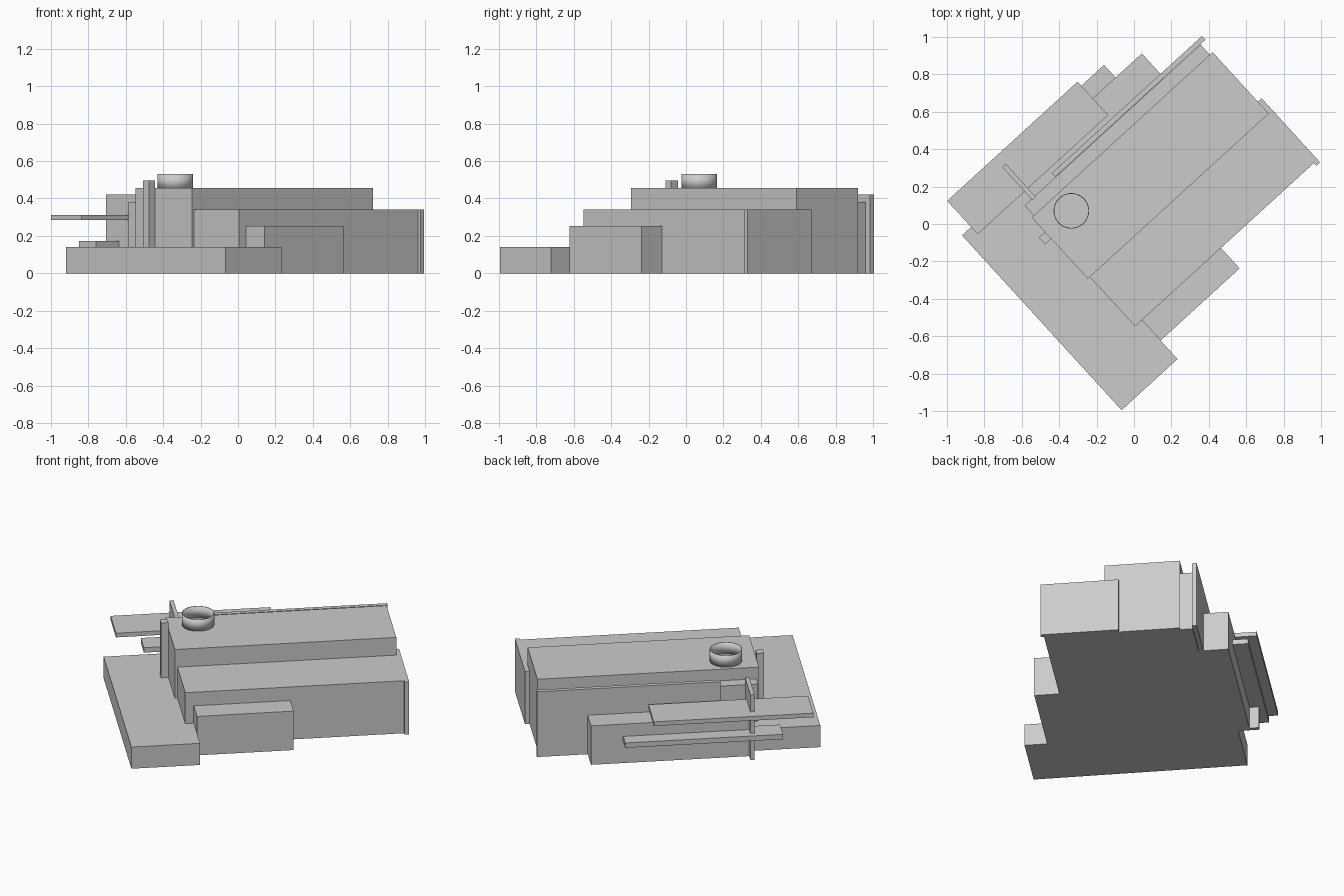
import bpy
import bmesh
from math import radians
from mathutils import Matrix

cube = bpy.data.objects.get("Cube")
if cube:
    bpy.data.objects.remove(cube, do_unlink=True)

# The whole building is turned on its plot
TURN = Matrix.Rotation(radians(42.4), 4, 'Z')

grey = bpy.data.materials.new("plain_grey")
grey.use_nodes = True
grey.diffuse_color = (0.6, 0.6, 0.6, 1)
grey.node_tree.nodes["Principled BSDF"].inputs["Base Color"].default_value = (0.6, 0.6, 0.6, 1)


def add_object(name, bm):
    mesh = bpy.data.meshes.new(name)
    bm.to_mesh(mesh)
    bm.free()
    mesh.materials.append(grey)
    obj = bpy.data.objects.new(name, mesh)
    obj.matrix_world = TURN
    bpy.context.collection.objects.link(obj)
    return obj


def block(name, along, across, height):
    """Box from (min, max) ranges along the house, across it and upwards."""
    bm = bmesh.new()
    bmesh.ops.create_cube(bm, size=1)
    ranges = (along, across, height)
    for v in bm.verts:
        for i, (low, high) in enumerate(ranges):
            v.co[i] = high if v.co[i] > 0 else low
    return add_object(name, bm)


# Main volumes
block("front_terrace", (-0.72, -0.315), (-0.69, 0.575), (0, 0.14))
block("upper_hall", (-0.38, 0.93), (-0.05, 0.395), (0, 0.455))
block("lower_wing", (-0.365, 0.93), (-0.408, -0.05), (0, 0.34))
block("side_bay", (-0.315, 0.257), (-0.556, -0.408), (0, 0.252))
block("rear_corridor", (-0.365, 0.91), (0.395, 0.468), (0, 0.38))
block("rear_annex", (-0.3, 0.646), (0.468, 0.645), (0, 0.252))

# Free-standing walls and post
block("end_wall", (0.93, 0.957), (-0.427, 0.036), (0, 0.34))
block("rear_wall", (-0.14, 0.946), (0.47, 0.497), (0, 0.422))
block("cross_fin", (-0.315, -0.29), (0.46, 0.7), (0, 0.422))
block("terrace_post", (-0.424, -0.38), (0.24, 0.29), (0, 0.495))

# Thin canopies
block("upper_canopy", (-0.654, 0.29), (0.523, 0.765), (0.285, 0.312))
block("lower_canopy", (-0.479, 0.455), (0.6, 0.736), (0.14, 0.172))

# Open drum on the roof
bm = bmesh.new()
bmesh.ops.create_cone(bm, cap_ends=False, segments=48, radius1=0.095, radius2=0.095,
                      depth=0.08, matrix=Matrix.Translation((-0.2, 0.278, 0.49)))
drum = add_object("roof_drum", bm)
shell = drum.modifiers.new("wall", 'SOLIDIFY')
shell.thickness = 0.004
for o in bpy.context.selected_objects:
    o.select_set(False)
drum.select_set(True)
bpy.context.view_layer.objects.active = drum
bpy.ops.object.shade_smooth_by_angle()
